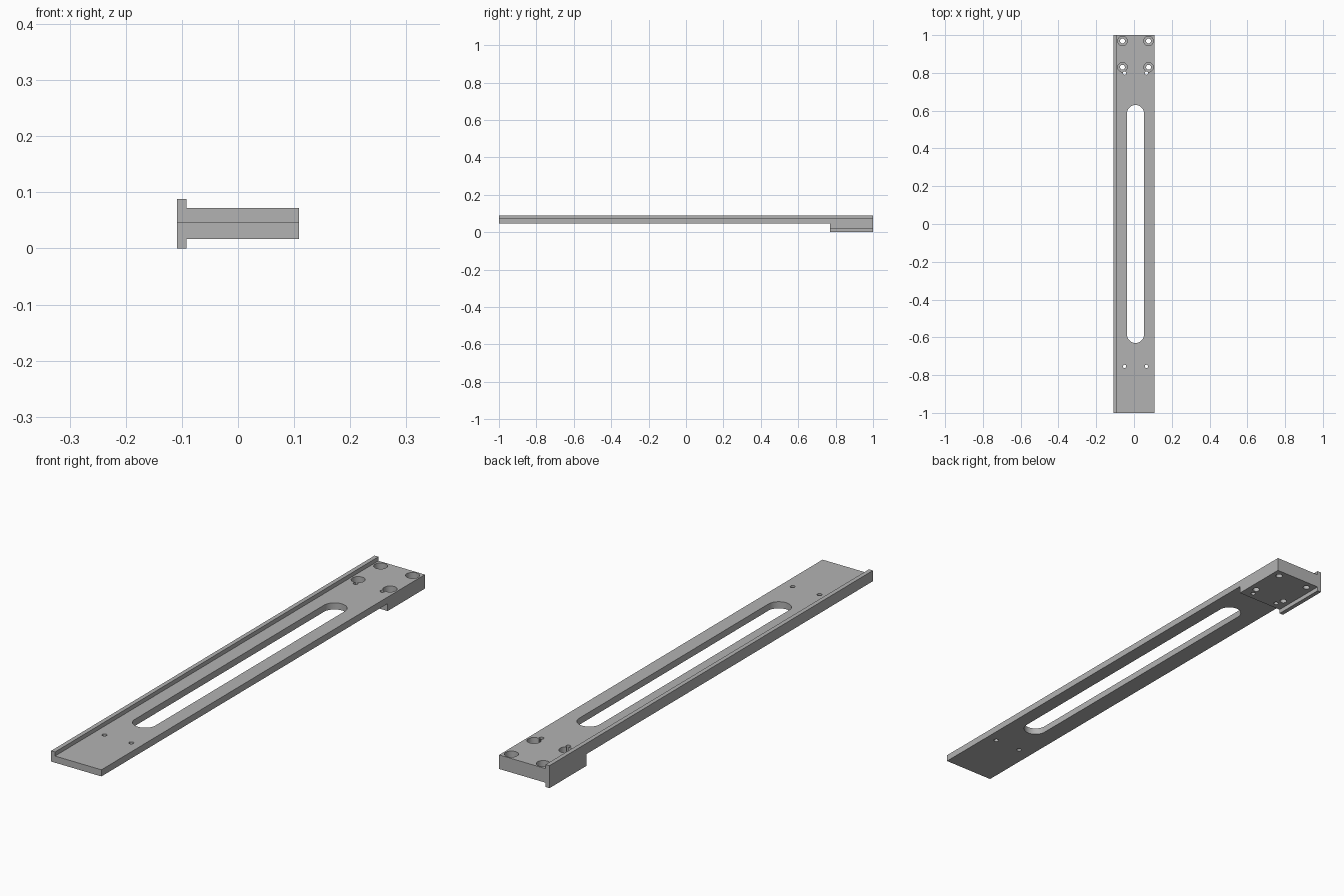
import bpy, bmesh, math

if "Cube" in bpy.data.objects:
    bpy.data.objects.remove(bpy.data.objects["Cube"], do_unlink=True)

grey = bpy.data.materials.new("plain_grey")
grey.use_nodes = True
colour = (0.45, 0.45, 0.45, 1)
grey.diffuse_color = colour
grey.node_tree.nodes["Principled BSDF"].inputs["Base Color"].default_value = colour

# Main levels and edges
LEFT, LIP, RIGHT = -0.109, -0.092, 0.109
FOOT, UNDERSIDE, DECK, RIM = 0.017, 0.046, 0.072, 0.088
BLOCK_START = 0.77
MID_X = 0.008
SEGMENTS = 40


def prism(name, outline, direction):
    """Closed solid made by sweeping a planar outline along a direction."""
    bm = bmesh.new()
    face = bm.faces.new([bm.verts.new(p) for p in outline])
    moved = bmesh.ops.extrude_face_region(bm, geom=[face])["geom"]
    bmesh.ops.translate(bm, vec=direction,
                        verts=[v for v in moved if isinstance(v, bmesh.types.BMVert)])
    bmesh.ops.recalc_face_normals(bm, faces=bm.faces)
    mesh = bpy.data.meshes.new(name)
    bm.to_mesh(mesh)
    bm.free()
    mesh.materials.append(grey)
    obj = bpy.data.objects.new(name, mesh)
    bpy.context.collection.objects.link(obj)
    return obj


def slot(name, x, y, radius, half_length, bottom, top):
    """Upright round-ended cutter; a cylinder when half_length is zero."""
    points = []
    for i in range(SEGMENTS):
        a = 2 * math.pi * (i + 0.5) / SEGMENTS
        shift = math.copysign(half_length, math.sin(a))
        points.append((x + radius * math.cos(a), y + shift + radius * math.sin(a), bottom))
    return prism(name, points, (0, 0, top - bottom))


# Mounting bar: T-shaped section with a raised and lowered lip on one edge
section = [(LEFT, 0), (LIP, 0), (LIP, FOOT), (RIGHT, FOOT),
           (RIGHT, DECK), (LIP, DECK), (LIP, RIM), (LEFT, RIM)]
bar = prism("mounting_bar", [(x, -1, z) for x, z in section], (0, 2, 0))

# Relief below the bar, leaving the thick block at the back
relief = [(-0.3, -1.2), (0.3, -1.2), (0.3, BLOCK_START), (-0.3, BLOCK_START)]
cutters = [prism("relief_cutter", [(x, y, -0.1) for x, y in relief],
                 (0, 0, UNDERSIDE + 0.1))]

# Long central slot
cutters.append(slot("slot_cutter", MID_X, 0, 0.045, 0.585, -0.1, 0.2))

for side in (-1, 1):
    # Small pin holes at both ends
    for y in (-0.754, 0.799):
        cutters.append(slot("pin_hole_cutter", MID_X + side * 0.058, y, 0.009, 0, -0.1, 0.2))
    # Counterbored screw holes in the block
    for y in (0.83, 0.969):
        x = MID_X + side * 0.069
        cutters.append(slot("screw_hole_cutter", x, y, 0.013, 0, -0.1, 0.2))
        cutters.append(slot("counterbore_cutter", x, y, 0.025, 0, 0.04, 0.2))

for cutter in cutters:
    cutter.hide_render = True
    cut = bar.modifiers.new(cutter.name, "BOOLEAN")
    cut.operation = "DIFFERENCE"
    cut.solver = "EXACT"
    cut.object = cutter

# Bake the cuts and drop the cutters
bpy.context.view_layer.update()
graph = bpy.context.evaluated_depsgraph_get()
baked = bpy.data.meshes.new_from_object(bar.evaluated_get(graph))
bar.modifiers.clear()
bar.data = baked
for cutter in cutters:
    bpy.data.objects.remove(cutter, do_unlink=True)

# Smooth round walls, sharp corners
for other in bpy.context.selected_objects:
    other.select_set(False)
bar.select_set(True)
bpy.context.view_layer.objects.active = bar
bpy.ops.object.shade_smooth_by_angle(angle=math.radians(30))
